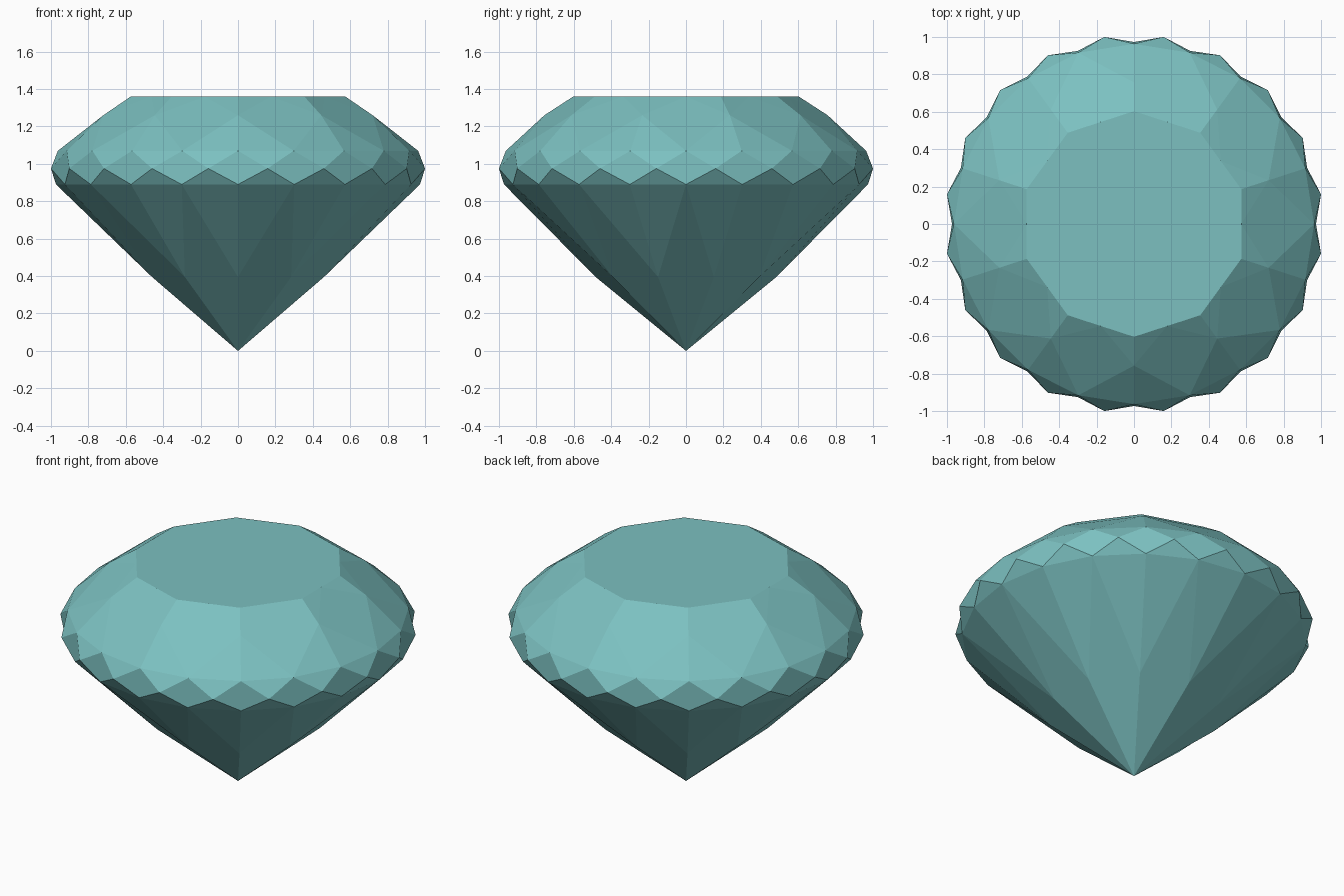
import bpy, bmesh
from math import sin, cos, radians

if "Cube" in bpy.data.objects:
    bpy.data.objects.remove(bpy.data.objects["Cube"])

bm = bmesh.new()


def ring(count, start, radius, z):
    step = 360 / count
    return [bm.verts.new((radius * cos(radians(start + i * step)),
                          radius * sin(radians(start + i * step)), z))
            for i in range(count)]


# Rings of facet corners from the point up to the table
culet = bm.verts.new((0, 0, 0))
pavilion = ring(10, 18, 0.483, 0.395)
lower = ring(20, 18, 0.973, 0.89)
girdle = ring(20, 27, 1.0125, 0.975)
upper = ring(20, 18, 0.963, 1.07)
crown = ring(10, 18, 0.757, 1.26)
table = ring(10, 18, 0.603, 1.36)
table_mid = ring(10, 36, 0.603 * cos(radians(18)), 1.36)

face = bm.faces.new

for i in range(10):
    n = (i + 1) % 10
    a, b, c = 2 * i, 2 * i + 1, (2 * i + 2) % 20
    # Pavilion kites and lower halves
    face((culet, pavilion[n], lower[b], pavilion[i]))
    face((pavilion[i], lower[b], lower[a]))
    face((pavilion[n], lower[c], lower[b]))
    # Crown upper halves, kites and star facets
    face((upper[a], upper[b], crown[i]))
    face((upper[b], upper[c], crown[n]))
    face((crown[i], upper[b], crown[n], table_mid[i]))
    face((crown[i], table_mid[i], table[i]))
    face((crown[n], table[n], table_mid[i]))

# Girdle diamonds and the triangles between them
for j in range(20):
    n = (j + 1) % 20
    face((upper[j], girdle[j - 1], lower[j], girdle[j]))
    face((lower[j], lower[n], girdle[j]))
    face((upper[j], girdle[j], upper[n]))

# Flat table on top
face([v for pair in zip(table, table_mid) for v in pair])

bmesh.ops.recalc_face_normals(bm, faces=bm.faces)
mesh = bpy.data.meshes.new("cut_gem")
bm.to_mesh(mesh)
bm.free()
gem = bpy.data.objects.new("cut_gem", mesh)
bpy.context.collection.objects.link(gem)

mat = bpy.data.materials.new("teal")
mat.diffuse_color = (0.2, 0.53, 0.53, 1)
mat.use_nodes = True
mat.node_tree.nodes["Principled BSDF"].inputs["Base Color"].default_value = mat.diffuse_color
mesh.materials.append(mat)
